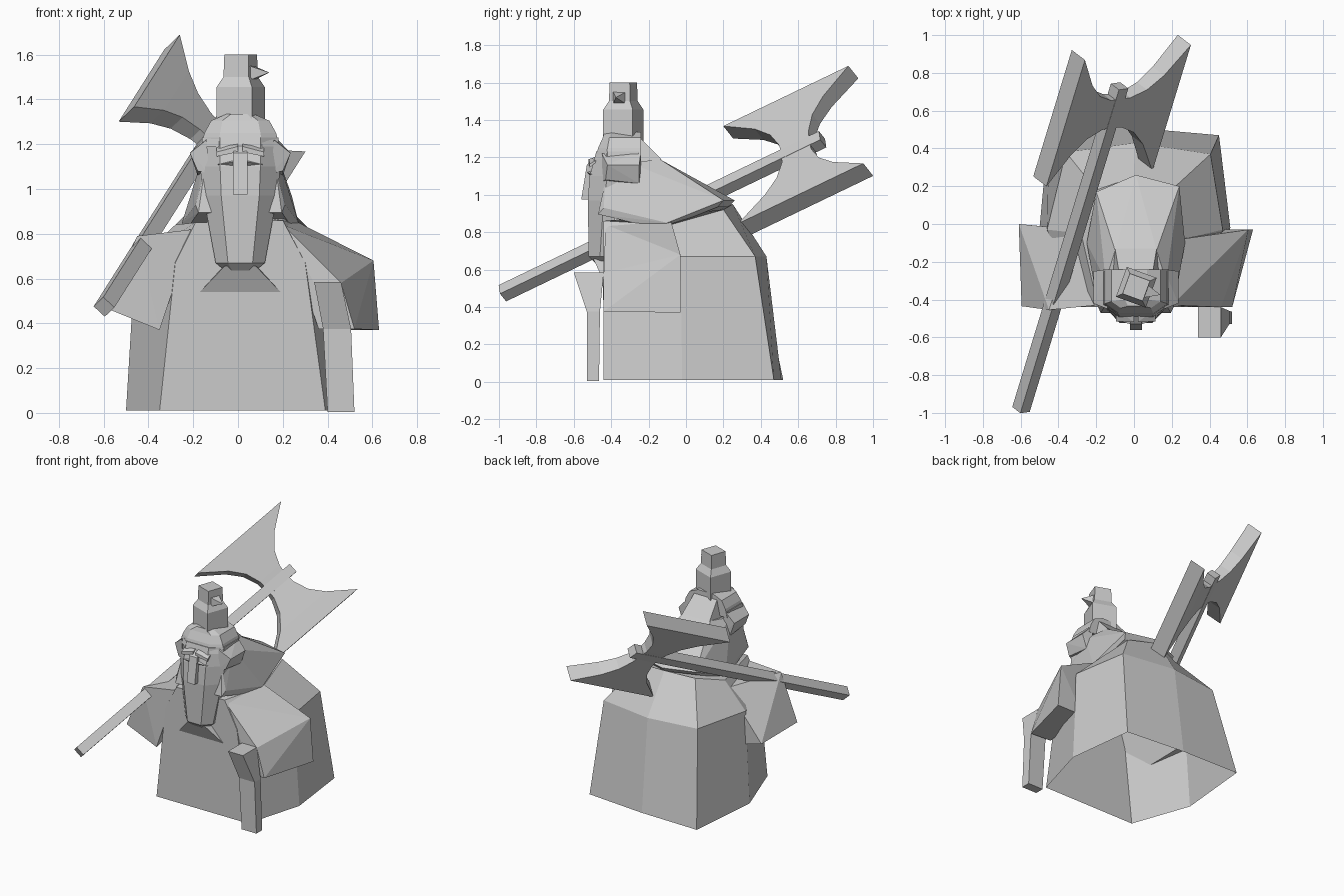
import bpy
import bmesh
from math import radians
from mathutils import Matrix, Vector

default_cube = bpy.data.objects.get("Cube")
if default_cube:
    bpy.data.objects.remove(default_cube, do_unlink=True)

# One plain stone colour for the whole figure
stone = bpy.data.materials.new("stone grey")
stone.use_nodes = True
stone_colour = (0.6, 0.6, 0.6, 1)
stone.diffuse_color = stone_colour
for node in stone.node_tree.nodes:
    if node.type == 'BSDF_PRINCIPLED':
        node.inputs["Base Color"].default_value = stone_colour

HEAD_X = 0.01  # the head sits slightly off centre


def finish(name, bm):
    """Turn a bmesh into a flat shaded object."""
    bmesh.ops.recalc_face_normals(bm, faces=bm.faces[:])
    mesh = bpy.data.meshes.new(name)
    bm.to_mesh(mesh)
    bm.free()
    mesh.materials.append(stone)
    obj = bpy.data.objects.new(name, mesh)
    bpy.context.collection.objects.link(obj)
    return obj


def hull(name, points):
    """Faceted solid wrapped around a few corner points."""
    bm = bmesh.new()
    for point in points:
        bm.verts.new(point)
    bmesh.ops.convex_hull(bm, input=bm.verts[:])
    loose = [v for v in bm.verts if not v.link_faces]
    bmesh.ops.delete(bm, geom=loose, context='VERTS')
    bmesh.ops.dissolve_limit(bm, angle_limit=radians(1),
                             verts=bm.verts[:], edges=bm.edges[:])
    return finish(name, bm)


def loft(name, rings, cap_start=True, cap_end=True):
    """Skin a list of equal-length rings."""
    bm = bmesh.new()
    rows = [[bm.verts.new(p) for p in ring] for ring in rings]
    count = len(rows[0])
    for low, high in zip(rows, rows[1:]):
        for i in range(count):
            j = (i + 1) % count
            bm.faces.new((low[i], low[j], high[j], high[i]))
    if cap_start:
        bm.faces.new(rows[0])
    if cap_end:
        bm.faces.new(rows[-1])
    return finish(name, bm)


def level(z, outline):
    return [(x, y, z) for x, y in outline]


def rect(z, x_min, x_max, y_min, y_max):
    return level(z, [(x_min, y_min), (x_max, y_min), (x_max, y_max), (x_min, y_max)])


def flip(points):
    return [(2 * HEAD_X - x, y, z) for x, y, z in points]


def both(points):
    return points + flip(points)


# Robe: seven-sided, flat in front, open underneath
loft("robe", [
    level(0.01, [(-.35, -.44), (.39, -.44), (.51, -.02), (.45, .47),
                 (0, .51), (-.45, .52), (-.5, -.02)]),
    level(0.67, [(-.28, -.44), (.3, -.44), (.47, -.03), (.405, .37),
                 (.01, .43), (-.36, .38), (-.46, -.03)]),
    [(-.19, -.44, .85), (.2, -.44, .86), (.26, -.08, .84), (.22, .2, .92),
     (0, .25, .95), (-.2, .18, .92), (-.28, -.05, .84)],
], cap_start=False)

# Sleeves: the right one is lifted, the left one hangs
hull("right_sleeve", [
    (-.61, 0, .48), (-.595, -.435, .47), (-.45, -.455, .79), (-.31, -.03, .8),
    (-.35, -.44, .37), (-.2, -.43, .82), (-.4, -.02, .42)])
hull("left_sleeve", [
    (.605, -.03, .68), (.63, -.03, .37), (.46, -.44, .58), (.52, -.44, .375),
    (.34, -.44, .58), (.25, -.08, .86), (.2, -.43, .84), (.36, -.43, .375),
    (.42, -.03, .37)])

# Left forearm and hand, bent at the cuff
loft("left_hand", [
    rect(.585, .34, .46, -.6, -.44),
    rect(.375, .38, .505, -.53, -.46),
    rect(.005, .40, .52, -.53, -.465)])

# Hair cape flaring behind the head, with a thin lower rim
cape_edge = [(-.2, .17, .96), (.01, .26, .97), (.24, .2, .97)]
cape_edge += both([(.27, -.1, .85), (.21, -.44, .93)])
cape_rim = [(x * .93, y - .03, z - .035) for x, y, z in cape_edge]
hull("hair_cape", cape_edge + cape_rim
     + both([(.12, -.14, 1.19), (.17, -.3, 1.17), (.17, -.43, 1.08)]))
hull("neck_guard", both([(.1, -.25, 1.31), (.12, -.13, 1.19), (.15, -.3, 1.1)]))


# Long faceted beard and face
def face_ring(z, side, cheek, front, shoulder, back):
    half = [(side, back), (side, shoulder), (cheek, front)]
    right = [(HEAD_X - x, y) for x, y in half]
    left = [(HEAD_X + x, y) for x, y in reversed(half)]
    return level(z, right + left)


loft("beard", [
    face_ring(.62, .05, .03, -.47, -.45, -.43),
    face_ring(.67, .11, .055, -.52, -.46, -.42),
    face_ring(.97, .165, .085, -.525, -.44, -.36),
    face_ring(1.1, .18, .09, -.515, -.42, -.3),
    face_ring(1.23, .17, .09, -.48, -.42, -.25)])

# Pleat where the beard meets the robe
hull("chest_pleat", both([(.19, -.44, .54), (.08, -.495, .655), (.08, -.43, .66)]))

# Helmet dome with side flaps
loft("helmet", [
    face_ring(1.19, .175, .1, -.485, -.43, -.24),
    face_ring(1.25, .16, .09, -.47, -.42, -.24),
    face_ring(1.305, .13, .08, -.445, -.41, -.24),
    face_ring(1.335, .06, .04, -.435, -.4, -.24)])
flap = [(.15, -.45, 1.07), (.15, -.24, 1.07), (.16, -.45, 1.22),
        (.16, -.24, 1.24), (.235, -.42, 1.16), (.235, -.25, 1.16),
        (.2, -.43, 1.08), (.2, -.25, 1.06)]
hull("left_helmet_flap", flap)
hull("right_helmet_flap", flip(flap))

# Nose, brows and eye bags
hull("nose", both([(.042, -.56, .975), (.042, -.5, .975), (.042, -.53, 1.16),
                   (.03, -.48, 1.2)]))
brow = [(.02, -.52, 1.19), (.02, -.49, 1.2), (.115, -.515, 1.165),
        (.115, -.45, 1.2), (.115, -.515, 1.145), (.02, -.52, 1.165)]
eye_bag = [(.04, -.53, 1.12), (.11, -.51, 1.11), (.11, -.45, 1.125),
           (.04, -.48, 1.135), (.04, -.5, 1.09), (.11, -.46, 1.09)]
for part, corners in (("brow", brow), ("eye_bag", eye_bag)):
    hull("left_" + part, corners)
    hull("right_" + part, flip(corners))

# Stepped topknot, turned a little, with a spike
topknot = loft("topknot", [
    rect(z, -half, half, -half, half)
    for z, half in ((1.2, .084), (1.455, .084), (1.5, .06), (1.6, .057))])
topknot.location = (.012, -.335, 0)
topknot.rotation_euler.z = radians(-20)
hull("topknot_spike", [(.14, -.375, 1.52), (.05, -.39, 1.485), (.05, -.39, 1.55),
                       (.07, -.32, 1.485), (.07, -.32, 1.55)])

# Double axe built in its own frame: shaft along local x, blades along local y
shaft_dir = Vector((.265, .869, .418)).normalized()
blade_dir = Vector((.729, .104, -.677))
blade_dir = (blade_dir - shaft_dir * blade_dir.dot(shaft_dir)).normalized()
thick_dir = shaft_dir.cross(blade_dir)
axe_frame = Matrix((shaft_dir, blade_dir, thick_dir)).transposed().to_4x4()
axe_frame.translation = (-.116, .6, 1.234)

shaft_half = .034
shaft = loft("axe_shaft", [
    [(along, a * shaft_half, b * shaft_half)
     for a, b in ((-1, -1), (1, -1), (1, 1), (-1, 1))]
    for along in (-1.82, .15)])
shaft.matrix_world = axe_frame

# Each blade: straight cutting edge, concave sides, thicker at the edge
blade_sections = ((.0, .085, .03), (.07, .09, .035), (.17, .13, .042),
                  (.26, .21, .048), (.385, .385, .055))
for name, side in (("upper", -1), ("lower", 1)):
    blade = loft(name + "_axe_blade", [
        [(-width, side * out, -thick), (width, side * out, -thick),
         (width, side * out, thick), (-width, side * out, thick)]
        for out, width, thick in blade_sections])
    blade.matrix_world = axe_frame
